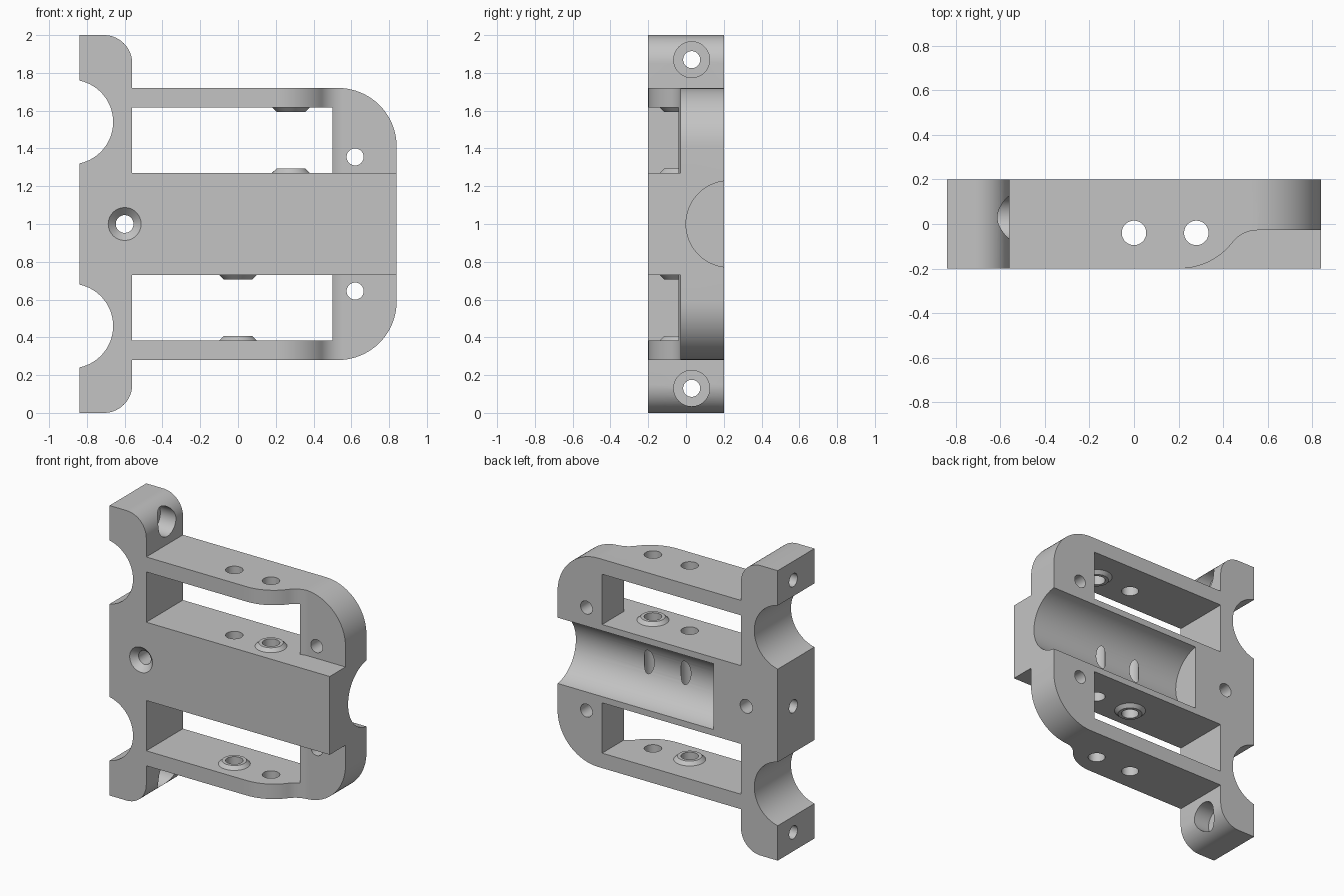
import bpy, bmesh
from math import sin, cos, pi, radians
from mathutils import Vector, Matrix

old = bpy.data.objects.get("Cube")
if old:
    bpy.data.objects.remove(old, do_unlink=True)

grey = bpy.data.materials.new("plain grey")
grey.use_nodes = True
grey.diffuse_color = (0.55, 0.55, 0.55, 1)
grey.node_tree.nodes["Principled BSDF"].inputs["Base Color"].default_value = (0.55, 0.55, 0.55, 1)


def make(name, bm):
    bmesh.ops.recalc_face_normals(bm, faces=bm.faces)
    mesh = bpy.data.meshes.new(name)
    bm.to_mesh(mesh)
    bm.free()
    mesh.materials.append(grey)
    ob = bpy.data.objects.new(name, mesh)
    bpy.context.collection.objects.link(ob)
    return ob


def prism(name, points, axis, lo, hi):
    """Extrude a 2D outline along y (points are x, z) or z (points are x, y)."""
    bm = bmesh.new()
    place = (lambda p: (p[0], lo, p[1])) if axis == "y" else (lambda p: (p[0], p[1], lo))
    face = bm.faces.new([bm.verts.new(place(p)) for p in points])
    out = bmesh.ops.extrude_face_region(bm, geom=[face])
    shift = Vector((0, hi - lo, 0) if axis == "y" else (0, 0, hi - lo))
    bmesh.ops.translate(bm, vec=shift, verts=[v for v in out["geom"] if isinstance(v, bmesh.types.BMVert)])
    return make(name, bm)


def rod(name, start, end, r1, r2=None):
    """Cylinder or cone between two points."""
    a, b = Vector(start), Vector(end)
    bm = bmesh.new()
    turn = (b - a).to_track_quat("Z", "Y").to_matrix().to_4x4()
    bmesh.ops.create_cone(bm, cap_ends=True, segments=64, radius1=r1,
                          radius2=r1 if r2 is None else r2, depth=(b - a).length,
                          matrix=Matrix.Translation((a + b) / 2) @ turn)
    return make(name, bm)


def arc(cx, cy, r, a0, a1, n=20):
    return [(cx + r * cos(radians(a0 + (a1 - a0) * i / n)),
             cy + r * sin(radians(a0 + (a1 - a0) * i / n))) for i in range(n + 1)]


def combine(target, tool, operation="DIFFERENCE"):
    mod = target.modifiers.new("combine", "BOOLEAN")
    mod.operation, mod.solver, mod.object = operation, "EXACT", tool
    bpy.context.view_layer.objects.active = target
    bpy.ops.object.modifier_apply(modifier=mod.name)
    bpy.data.objects.remove(tool, do_unlink=True)


# Outer silhouette: mounting column with ears, and the rounded frame
lower = [(-0.84, 0)] + arc(-0.71, 0.15, 0.15, -90, 0) + [(-0.56, 0.28)] + arc(0.53, 0.59, 0.31, -90, 0)
upper = [(x, 2 - z) for x, z in reversed(lower)]
body = prism("mounting_bracket", lower + upper, "y", -0.2, 0.2)

# Stepped front of the arms, an S-curve from full depth to the thin end
bend, big, small = 52.4, 0.3, 0.142
step = arc(0.205, -0.2 + big, big, -90, -90 + bend, 16)
step += arc(0.555, -0.028 - small, small, 90 + bend, 90, 16)[1:]
step += [(1, -0.028), (1, -0.5), (0.205, -0.5)]

for side in (-1, 1):
    def z(height):
        return 1 + side * height

    # Arm step and window
    combine(body, prism("step_cutter", step, "z", *sorted((z(0.27), z(1.5)))))
    window = [(-0.56, z(0.27)), (0.5, z(0.27)), (0.5, z(0.617)), (-0.56, z(0.617))]
    combine(body, prism("window_cutter", window, "y", -0.5, 0.5))
    # Round notch in the column edge
    combine(body, rod("notch_cutter", (-0.885, -0.5, z(0.54)), (-0.885, 0.5, z(0.54)), 0.224))
    # Ear bolt hole with counterbore
    combine(body, rod("ear_hole", (-1, 0.03, z(0.87)), (-0.4, 0.03, z(0.87)), 0.045))
    combine(body, rod("ear_counterbore", (-0.68, 0.03, z(0.87)), (-0.4, 0.03, z(0.87)), 0.095))
    # Small hole in the thin end
    combine(body, rod("end_hole", (0.62, -0.5, z(0.355)), (0.62, 0.5, z(0.355)), 0.045))
    # Tapered spacer bosses facing each other inside the window
    bx = 0.28 if side > 0 else 0
    for base, tip in ((0.265, 0.293), (0.622, 0.594)):
        combine(body, rod("boss", (bx, -0.04, z(base)), (bx, -0.04, z(tip)), 0.105, 0.077), "UNION")

# Half-round trough along the back
combine(body, rod("trough_cutter", (-0.35, 0.229, 1), (1.2, 0.229, 1), 0.229))

# Pivot holes through the full height
for hx in (0, 0.28):
    combine(body, rod("pivot_hole", (hx, -0.04, -0.5), (hx, -0.04, 2.5), 0.055))

# Countersunk centre hole and the side hole that meets it
combine(body, rod("centre_hole", (-0.6, -0.5, 1), (-0.6, 0.5, 1), 0.047))
combine(body, rod("countersink", (-0.6, -0.21, 1), (-0.6, -0.16, 1), 0.097, 0.047))
combine(body, rod("side_hole", (-1, 0.03, 1), (-0.6, 0.03, 1), 0.045))

# Smooth curved walls, keep edges sharp
for ob in bpy.context.selected_objects:
    ob.select_set(False)
body.select_set(True)
bpy.context.view_layer.objects.active = body
bpy.ops.object.shade_smooth_by_angle(angle=radians(25))
